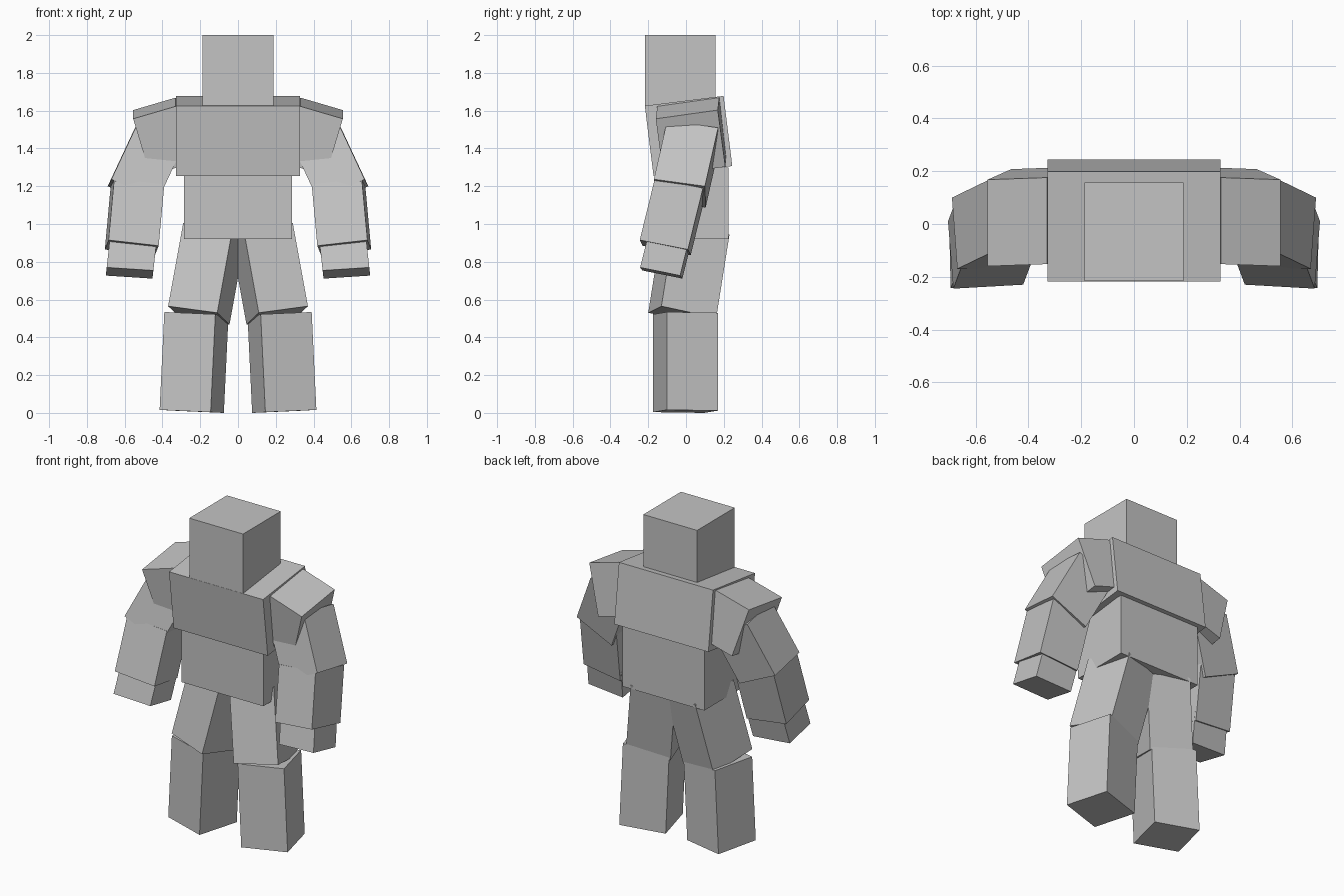
import bpy, bmesh
from mathutils import Vector

cube = bpy.data.objects.get("Cube")
if cube:
    bpy.data.objects.remove(cube, do_unlink=True)

GREY = (0.55, 0.55, 0.55, 1.0)
grey = bpy.data.materials.new("plain_grey")
grey.use_nodes = True
grey.diffuse_color = GREY
grey.node_tree.nodes["Principled BSDF"].inputs["Base Color"].default_value = GREY


def block(name, corner, across, back, up, side=1):
    """Tilted block spanned by three edges from one corner; side=-1 mirrors it in x."""
    c, a, b, u = (Vector(v) for v in (corner, across, back, up))
    bm = bmesh.new()
    bmesh.ops.create_cube(bm, size=1)
    for v in bm.verts:
        i, j, k = (t + 0.5 for t in v.co)
        v.co = c + a * i + b * j + u * k
        v.co.x *= side
    bmesh.ops.recalc_face_normals(bm, faces=bm.faces)
    mesh = bpy.data.meshes.new(name)
    bm.to_mesh(mesh)
    bm.free()
    mesh.materials.append(grey)
    obj = bpy.data.objects.new(name, mesh)
    bpy.context.collection.objects.link(obj)
    return obj


# Head and body; the chest leans forward over the upright belly
block("head", (-0.187, -0.217, 1.62), (0.374, 0, 0), (0, 0.374, 0), (0, 0, 0.38))
block("chest", (-0.327, -0.172, 1.255), (0.654, 0, 0), (0, 0.417, 0.052), (0, -0.046, 0.371))
block("belly", (-0.285, -0.155, 0.92), (0.57, 0, 0), (0, 0.38, 0), (0, 0, 0.38))

# Limbs: corner, then edges across, front to back, and along the limb
LIMBS = {
    "shoulder_pad": ((0.555, -0.16, 1.557), (-0.225, 0.008, 0.066), (0, 0.328, 0.046), (-0.09, 0.04, -0.3)),
    "upper_arm": ((0.67, -0.17, 1.237), (-0.245, 0.004, -0.113), (0.02, 0.27, -0.037), (-0.145, 0.07, 0.31)),
    "forearm": ((0.685, -0.245, 0.915), (-0.265, 0.015, -0.03), (0.02, 0.255, -0.05), (-0.03, 0.08, 0.325)),
    "hand": ((0.695, -0.243, 0.77), (-0.247, 0.012, -0.016), (0.005, 0.212, -0.043), (-0.02, 0.045, 0.18)),
    "thigh": ((0.11, -0.2, 0.53), (0.26, 0.07, 0.035), (-0.065, 0.29, -0.062), (-0.08, 0.07, 0.44)),
    "lower_leg": ((0.145, -0.175, 0.004), (0.27, 0.075, 0.012), (-0.07, 0.27, -0.004), (-0.025, 0, 0.518)),
}
for part, edges in LIMBS.items():
    for label, side in (("left", 1), ("right", -1)):
        block(f"{label}_{part}", *edges, side=side)
